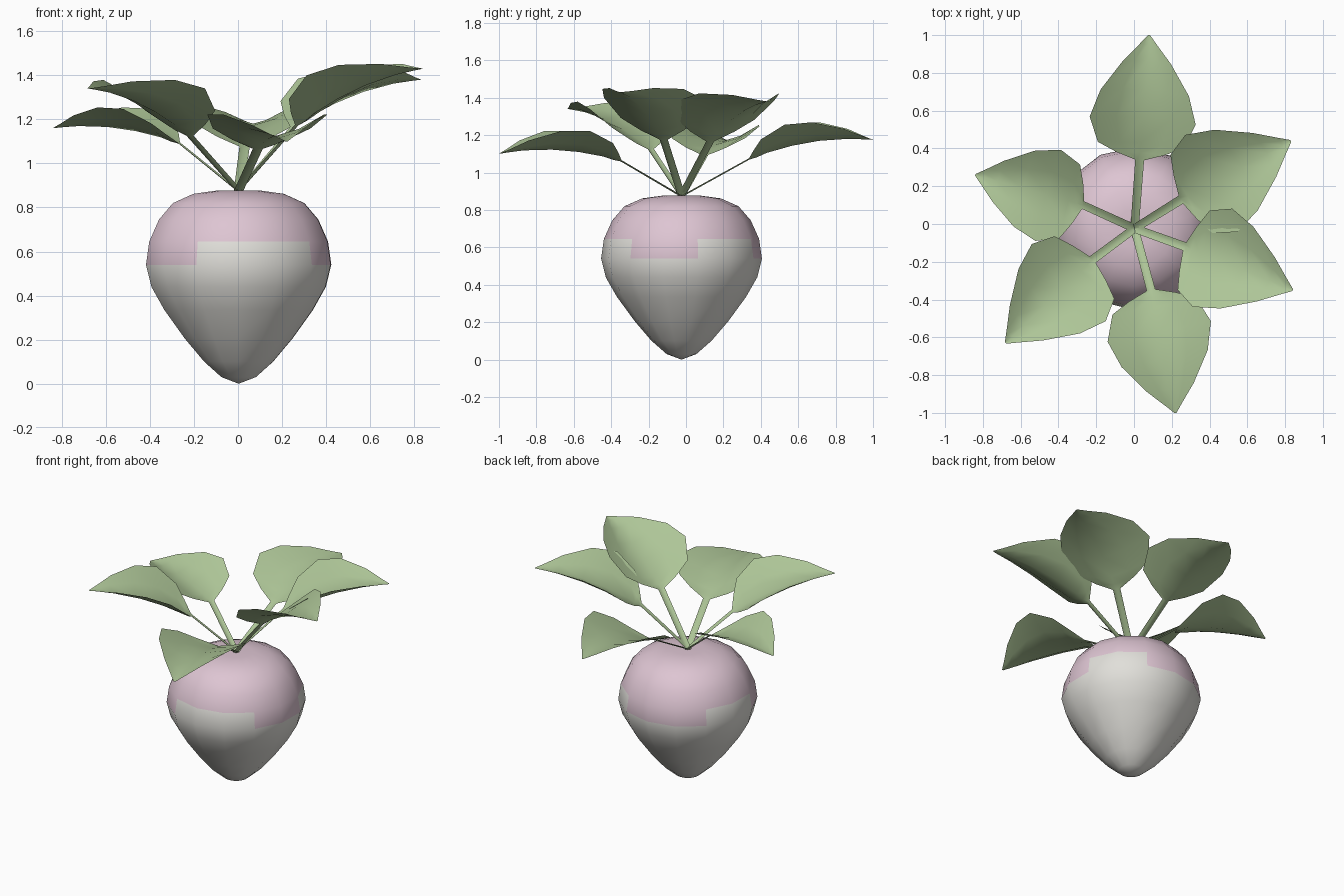
import bpy, bmesh, math
from mathutils import Vector

if "Cube" in bpy.data.objects:
    bpy.data.objects.remove(bpy.data.objects["Cube"])


def material(name, rgb):
    m = bpy.data.materials.new(name)
    m.diffuse_color = (*rgb, 1)
    m.use_nodes = True
    m.node_tree.nodes["Principled BSDF"].inputs["Base Color"].default_value = m.diffuse_color
    return m


WHITE = material("root white", (0.75, 0.74, 0.70))
PINK = material("root pink", (0.73, 0.56, 0.65))
GREEN = material("leaf green", (0.42, 0.56, 0.31))


def finish(bm, name, mats):
    me = bpy.data.meshes.new(name)
    for f in bm.faces:
        f.smooth = True
    bm.to_mesh(me)
    bm.free()
    for m in mats:
        me.materials.append(m)
    ob = bpy.data.objects.new(name, me)
    bpy.context.collection.objects.link(ob)
    return ob


# Bulbous root: lathed profile with 14 sides and a stepped colour border
SIDES = 14
START = math.radians(12)
CENTRE = Vector((0.003, -0.024, 0))
PROFILE = [(0.08, 0.03), (0.16, 0.1), (0.25, 0.205), (0.345, 0.335), (0.405, 0.44),
           (0.43, 0.54), (0.415, 0.645), (0.37, 0.745), (0.305, 0.82),
           (0.21, 0.862), (0.10, 0.877)]
PINK_HIGH = {0, 1, 5, 6, 9, 10, 11}     # sides where the pink stops one band higher

bm = bmesh.new()
rings = []
for r, z in PROFILE:
    rings.append([bm.verts.new(CENTRE + Vector((r * math.cos(START + math.tau * i / SIDES),
                                                r * math.sin(START + math.tau * i / SIDES), z)))
                  for i in range(SIDES)])
bottom = bm.verts.new(CENTRE)
top = bm.verts.new(CENTRE + Vector((0, 0, 0.868)))
for i in range(SIDES):
    j = (i + 1) % SIDES
    bm.faces.new((bottom, rings[0][j], rings[0][i]))
    bm.faces.new((top, rings[-1][i], rings[-1][j])).material_index = 1
    for k in range(len(rings) - 1):
        f = bm.faces.new((rings[k][i], rings[k][j], rings[k + 1][j], rings[k + 1][i]))
        f.material_index = int(k >= (6 if i in PINK_HIGH else 5))
finish(bm, "root", [WHITE, PINK])

# Leaf cross-sections: fraction of length, half width, edge lift, midrib arch
SECTIONS = [(0.0, 0.035, 0.01, 0.0), (0.06, 0.19, 0.06, 0.008), (0.14, 0.34, 0.11, 0.03),
            (0.35, 0.42, 0.17, 0.055), (0.57, 0.35, 0.15, 0.06),
            (0.8, 0.19, 0.08, 0.04), (0.93, 0.07, 0.025, 0.015), (1.0, 0.008, 0.0, 0.0)]
COLUMNS = [(-1, 1), (-0.5, 0.35), (0, 0), (0.5, 0.35), (1, 1)]


def leaf(name, base, tip):
    """Ribbon stem from the crown that opens into a cupped blade."""
    crown, base, tip = Vector((0.003, -0.024, 0.868)), Vector(base), Vector(tip)
    along = tip - base
    length = along.length
    side = Vector((0, 0, 1)).cross(along).normalized()
    normal = along.normalized().cross(side)
    bm = bmesh.new()
    rows = [[bm.verts.new(crown + side * s * 0.022 + normal * lift * 0.008)
             for s, lift in COLUMNS]]
    for u, w, edge, arch in SECTIONS:
        rows.append([bm.verts.new(base + along * u + side * s * w * length
                                  + normal * (arch + lift * edge) * length)
                     for s, lift in COLUMNS])
    for a, b in zip(rows, rows[1:]):
        for i in range(len(COLUMNS) - 1):
            bm.faces.new((a[i + 1], a[i], b[i], b[i + 1]))
    bm.normal_update()
    if sum(f.normal.z for f in bm.faces) < 0:
        bmesh.ops.reverse_faces(bm, faces=bm.faces[:])
    return finish(bm, name, [GREEN])


leaf("leaf_back", (0.03, 0.34, 1.07), (0.08, 1.0, 1.175))
leaf("leaf_back_right", (0.25, 0.13, 1.16), (0.83, 0.44, 1.38))
leaf("leaf_front_right", (0.27, -0.12, 1.17), (0.84, -0.35, 1.43))
leaf("leaf_front", (0.09, -0.35, 1.06), (0.22, -1.0, 1.10))
leaf("leaf_front_left", (-0.22, -0.19, 1.12), (-0.68, -0.63, 1.34))
leaf("leaf_back_left", (-0.27, 0.10, 1.09), (-0.84, 0.26, 1.16))
